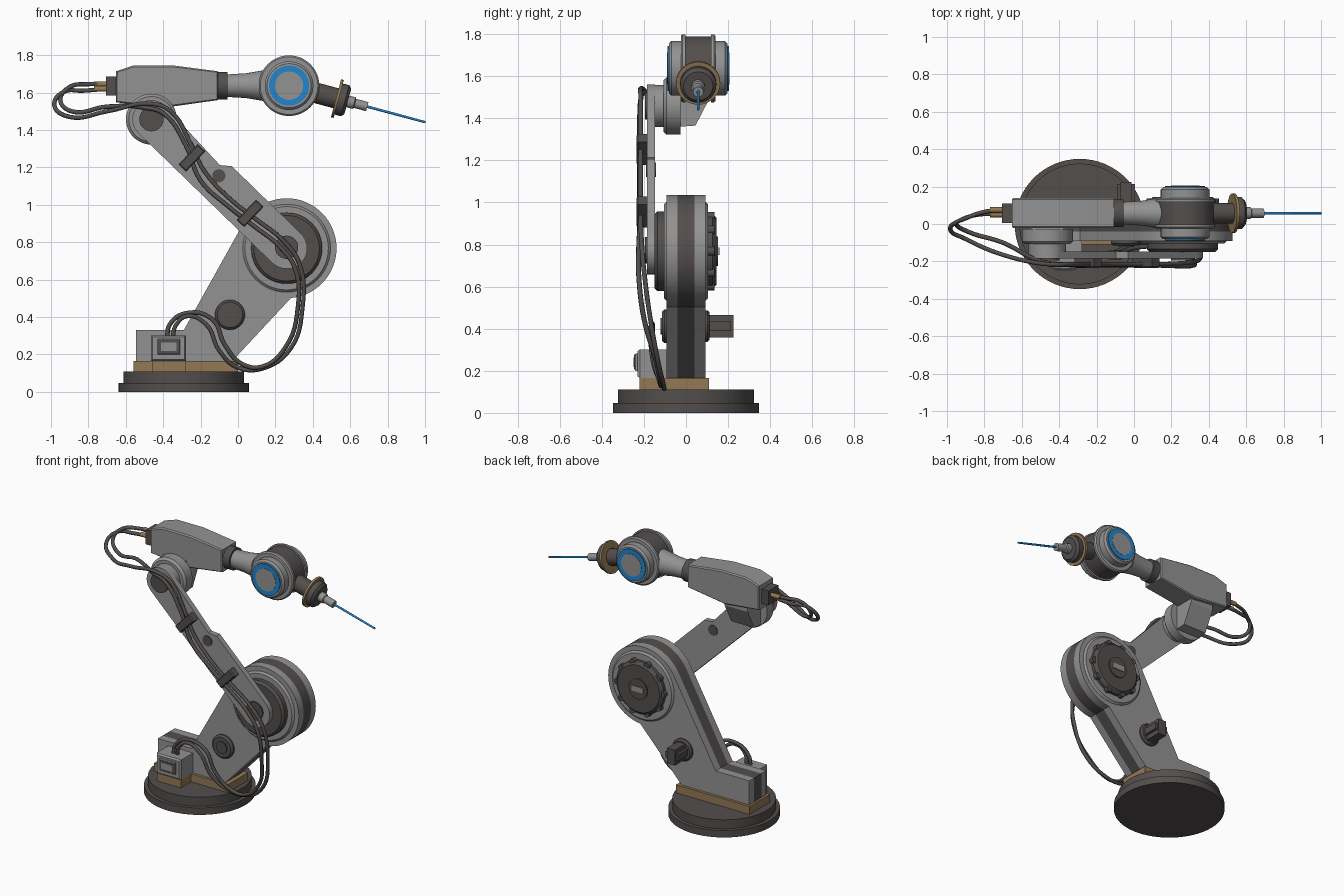
import bpy, bmesh, math
from mathutils import Vector, Matrix

if "Cube" in bpy.data.objects:
    bpy.data.objects.remove(bpy.data.objects["Cube"])

def material(name, col):
    m = bpy.data.materials.new(name)
    m.diffuse_color = (*col, 1)
    m.use_nodes = True
    m.node_tree.nodes["Principled BSDF"].inputs["Base Color"].default_value = m.diffuse_color
    return m

GREY = material("light grey metal", (0.29, 0.29, 0.29))
DARK = material("dark grey", (0.085, 0.077, 0.073))
TAN = material("brass tan", (0.29, 0.19, 0.09))
BLUE = material("bright blue", (0.015, 0.24, 0.62))

def finish(name, bm, mat, smooth=True):
    bmesh.ops.recalc_face_normals(bm, faces=bm.faces)
    me = bpy.data.meshes.new(name)
    bm.to_mesh(me)
    bm.free()
    me.materials.append(mat)
    ob = bpy.data.objects.new(name, me)
    bpy.context.collection.objects.link(ob)
    if smooth:
        bpy.ops.object.select_all(action='DESELECT')
        ob.select_set(True)
        bpy.context.view_layer.objects.active = ob
        bpy.ops.object.shade_smooth_by_angle(angle=math.radians(25))
    return ob

AXES = {'x': lambda u, v, h: (h, u, v), 'y': lambda u, v, h: (u, h, v), 'z': lambda u, v, h: (u, v, h)}

def prism(name, pts, h0, h1, mat, axis='y', c0=0, c1=0):
    """Extrude an outline from h0 to h1, with optional chamfers at either cap."""
    bm = bmesh.new()
    rings = [[bm.verts.new(AXES[axis](u, v, h)) for u, v in pts] for h in (h0 + c0, h1 - c1)]
    caps = [bm.faces.new(r) for r in rings]
    for i in range(len(pts)):
        j = (i + 1) % len(pts)
        bm.faces.new((rings[0][i], rings[0][j], rings[1][j], rings[1][i]))
    bmesh.ops.recalc_face_normals(bm, faces=bm.faces)
    for f, c in zip(caps, (c0, c1)):
        if c:
            bmesh.ops.inset_region(bm, faces=[f], thickness=c, depth=c)
    return finish(name, bm, mat)

def box(name, x, y, z, mat, axis='y', c0=0, c1=0):
    a, b, h = {'x': (y, z, x), 'y': (x, z, y), 'z': (x, y, z)}[axis]
    pts = [(a[0], b[0]), (a[1], b[0]), (a[1], b[1]), (a[0], b[1])]
    return prism(name, pts, h[0], h[1], mat, axis, c0, c1)

def lathe(name, prof, origin, direction, mat, n=48):
    """Spin (radius, height) pairs about an axis; flat caps at both ends."""
    bm = bmesh.new()
    rings = [[bm.verts.new((r * math.cos(2 * math.pi * k / n), r * math.sin(2 * math.pi * k / n), h))
              for k in range(n)] for r, h in prof]
    for a, b in zip(rings, rings[1:]):
        for k in range(n):
            j = (k + 1) % n
            bm.faces.new((a[k], a[j], b[j], b[k]))
    bm.faces.new(rings[0])
    bm.faces.new(rings[-1])
    q = Vector((0, 0, 1)).rotation_difference(Vector(direction))
    bm.transform(Matrix.Translation(origin) @ q.to_matrix().to_4x4())
    return finish(name, bm, mat)

def disc_y(name, x, z, r, y0, y1, mat, c0=0, c1=0):
    prof = [(r - c0, y0)] * (c0 > 0) + [(r, y0 + c0), (r, y1 - c1)] + [(r - c1, y1)] * (c1 > 0)
    return lathe(name, prof, (x, 0, z), (0, 1, 0), mat)

def arc(cx, cz, r, a0, a1, n=24):
    return [(cx + r * math.cos(math.radians(a0 + (a1 - a0) * i / n)),
             cz + r * math.sin(math.radians(a0 + (a1 - a0) * i / n))) for i in range(n + 1)]

# turntable base and mounting plates
lathe("base_disc", [(0.348, 0), (0.348, 0.048)], (-0.29, 0, 0), (0, 0, 1), DARK, 64)
lathe("base_step", [(0.323, 0.048), (0.323, 0.11)], (-0.29, 0, 0), (0, 0, 1), DARK, 64)
box("mount_plate", (-0.56, 0.0), (-0.11, 0.11), (0.11, 0.165), TAN)
box("box_pad", (-0.46, -0.28), (-0.22, -0.11), (0.11, 0.165), TAN)

# lower arm: two grey cheeks around a dark core
JX, JZ = 0.26, 0.768
lower = [(-0.545, 0.165), (-0.03, 0.165)] + arc(JX, JZ, 0.267, -85, 152, 36) + [(-0.29, 0.33), (-0.545, 0.33)]
prism("lower_arm_front", lower, -0.092, -0.04, GREY)
prism("lower_arm_core", lower, -0.04, 0.04, DARK)
prism("lower_arm_back", lower, 0.04, 0.092, GREY)

# main joint: front disc, back knob with lugs and slot
disc_y("joint_front_collar", JX, JZ, 0.235, -0.105, -0.09, GREY, c0=0.012)
disc_y("joint_front_disc", JX, JZ, 0.19, -0.15, -0.09, DARK, c0=0.015)
disc_y("joint_back_collar", JX, JZ, 0.235, 0.09, 0.105, GREY, c1=0.012)
disc_y("joint_back_knob", JX, JZ, 0.18, 0.09, 0.145, DARK, c1=0.02)
for i in range(10):
    a = math.radians(36 * i)
    disc_y(f"knob_lug_{i}", JX + 0.172 * math.cos(a), JZ + 0.172 * math.sin(a), 0.022, 0.1, 0.135, DARK)
disc_y("knob_hub", JX, JZ, 0.07, 0.14, 0.153, DARK)
box("knob_slot", (JX - 0.045, JX + 0.045), (0.15, 0.158), (JZ - 0.018, JZ + 0.018), GREY)

# small side boss and rear motor
BX, BZ = -0.043, 0.412
disc_y("boss_front", BX, BZ, 0.08, -0.115, -0.09, DARK, c0=0.012)
disc_y("boss_front_cap", BX, BZ, 0.04, -0.122, -0.11, DARK)
disc_y("boss_back", BX, BZ, 0.075, 0.09, 0.112, DARK, c1=0.01)
box("motor_body", (BX - 0.03, BX + 0.03), (0.11, 0.225), (BZ - 0.053, BZ + 0.053), DARK)
box("motor_fins", (BX - 0.048, BX + 0.048), (0.11, 0.215), (BZ - 0.022, BZ + 0.022), DARK)

# junction box
box("junction_box", (-0.465, -0.278), (-0.23, -0.09), (0.165, 0.302), GREY, c0=0.012)
box("junction_frame", (-0.43, -0.31), (-0.245, -0.225), (0.2, 0.282), GREY, c0=0.006)
box("junction_frame_edge", (-0.422, -0.318), (-0.247, -0.24), (0.208, 0.274), DARK)
box("junction_panel", (-0.412, -0.328), (-0.25, -0.24), (0.218, 0.264), GREY)

# upper arm: one flat bar drawn along its own length, then turned into place
UX, UZ = -0.463, 1.458
along = Vector((UX - JX, UZ - JZ))
L = along.length
d = along / L
nrm = Vector((d.y, -d.x))       # towards upper right
def on_bar(s, t):
    p = Vector((JX, JZ)) + d * s + nrm * t
    return (p.x, p.y)
bar = [on_bar(-t, s) for s, t in arc(0, 0, 0.11, 0, 180, 16)]
bar += [on_bar(L + t, s) for s, t in arc(0, 0, 0.102, 180, 0, 16)]
bar += [on_bar(0.565, 0.075), on_bar(0.515, 0.115)]
prism("upper_arm_bar", bar, -0.185, -0.148, GREY)
disc_y("bar_hub_low", JX, JZ + 0.005, 0.062, -0.195, -0.18, DARK)
disc_y("bar_hub_top", UX, UZ, 0.065, -0.195, -0.18, DARK)
px, pz = on_bar(L * 0.53, 0.03)
disc_y("bar_pin", px, pz, 0.035, -0.19, -0.143, DARK)
for i, s in enumerate((0.27, 0.7)):   # cable clamps
    pts = [on_bar(s + a, b) for a, b in ((-0.028, -0.075), (0.028, -0.075), (0.028, 0.075), (-0.028, 0.075))]
    prism(f"cable_clamp_{i}", pts, -0.235, -0.18, DARK, c0=0.008)

# elbow joint
disc_y("elbow_neck", UX, UZ, 0.1, -0.15, -0.105, GREY)
disc_y("elbow_drum", UX, UZ, 0.136, -0.108, -0.026, GREY, c0=0.015)

# forearm with bracket, caps and tapered wrist tube
WY, WZ = 0.058, 1.637
prism("elbow_bracket", [(-0.03, 1.57), (-0.03, 1.36), (0.045, 1.365), (0.115, 1.5), (0.115, 1.57)],
      -0.55, -0.375, GREY, 'x')
prism("forearm_body", [(-0.652, 1.548), (-0.39, 1.52), (-0.107, 1.56), (-0.107, 1.714), (-0.353, 1.746),
                       (-0.556, 1.746), (-0.652, 1.714)], -0.022, 0.14, GREY, c0=0.008, c1=0.008)
box("forearm_back_cap", (-0.705, -0.65), (0.005, 0.11), (1.585, 1.685), DARK)
lathe("forearm_ring", [(0.074, -0.11), (0.074, -0.057)], (0, WY, WZ), (1, 0, 0), DARK)
lathe("wrist_tube", [(0.06, -0.06), (0.066, 0.04), (0.086, 0.16)], (0, WY, WZ), (1, 0, 0), GREY)

# wrist: dark drum, mirrored flanges and blue rings
WX = 0.273
disc_y("wrist_drum", WX, WZ, 0.152, WY - 0.07, WY + 0.07, DARK)
for s, side in ((-1, "front"), (1, "back")):
    def cap(name, r, a, b, mat, c=0):
        lathe(f"wrist_{side}_{name}", [(r, a), (r, b - c), (r - c - 1e-4, b)], (WX, WY, WZ), (0, s, 0), mat)
    cap("flange", 0.162, 0.06, 0.082, GREY, 0.008)
    cap("step", 0.13, 0.08, 0.139, GREY, 0.012)
    cap("blue_ring", 0.107, 0.135, 0.146, BLUE)
    cap("cover", 0.076, 0.14, 0.148, GREY)

# tool, tilted down by 15 degrees
tool_dir = (math.cos(math.radians(15)), 0, -math.sin(math.radians(15)))
for name, prof, mat in (
        ("tool_neck", [(0.055, 0.1), (0.055, 0.265)], DARK),
        ("tool_flange", [(0.105, 0.26), (0.105, 0.275)], TAN),
        ("tool_collar", [(0.082, 0.27), (0.086, 0.28), (0.086, 0.31), (0.07, 0.325)], DARK),
        ("tool_nozzle", [(0.032, 0.32), (0.032, 0.36), (0.025, 0.365), (0.025, 0.433)], GREY),
        ("tool_rod", [(0.007, 0.43), (0.006, 0.755)], BLUE)):
    lathe(name, prof, (WX, WY, WZ), tool_dir, mat, 32)

# cables as round tubes through a few points
def cable(name, pts):
    cu = bpy.data.curves.new(name, 'CURVE')
    cu.dimensions = '3D'
    cu.bevel_depth, cu.bevel_resolution, cu.resolution_u = 0.012, 2, 6
    sp = cu.splines.new('BEZIER')
    sp.bezier_points.add(len(pts) - 1)
    for b, p in zip(sp.bezier_points, pts):
        b.co = p
        b.handle_left_type = b.handle_right_type = 'AUTO'
    cu.materials.append(DARK)
    bpy.context.collection.objects.link(bpy.data.objects.new(name, cu))

cable("cable_outer", [(-.35, -.16, .29), (-.33, -.17, .36), (-.27, -.17, .405), (-.17, -.17, .36), (-.1, -.15, .22),
                      (0, -.11, .13), (.13, -.105, .125), (.28, -.13, .23), (.345, -.17, .45), (.33, -.2, .68),
                      (.25, -.21, .8), (.1, -.215, .92), (-.03, -.215, 1.02), (-.18, -.215, 1.18), (-.25, -.215, 1.32),
                      (-.36, -.215, 1.5), (-.46, -.215, 1.54), (-.7, -.165, 1.5), (-.9, -.08, 1.47),
                      (-.982, -.03, 1.53), (-.93, .02, 1.605), (-.83, .05, 1.61), (-.7, .05, 1.62)])
cable("cable_inner", [(-.38, -.16, .29), (-.365, -.16, .36), (-.28, -.16, .42), (-.14, -.16, .39), (-.07, -.15, .25),
                      (.02, -.125, .15), (.13, -.12, .135), (.255, -.14, .24), (.32, -.2, .45), (.305, -.225, .66),
                      (.23, -.225, .77), (.08, -.22, .89), (-.05, -.22, .99), (-.2, -.22, 1.13), (-.28, -.22, 1.32),
                      (-.4, -.215, 1.49), (-.5, -.2, 1.52), (-.7, -.1, 1.525), (-.89, -.04, 1.5),
                      (-.95, 0, 1.56), (-.9, .03, 1.63), (-.8, .065, 1.645), (-.7, .075, 1.645)])
for i, (y, z) in enumerate(((0.05, 1.62), (0.075, 1.645))):
    lathe(f"cable_plug_{i}", [(0.015, -0.77), (0.015, -0.7)], (0, y, z), (1, 0, 0), TAN, 16)
